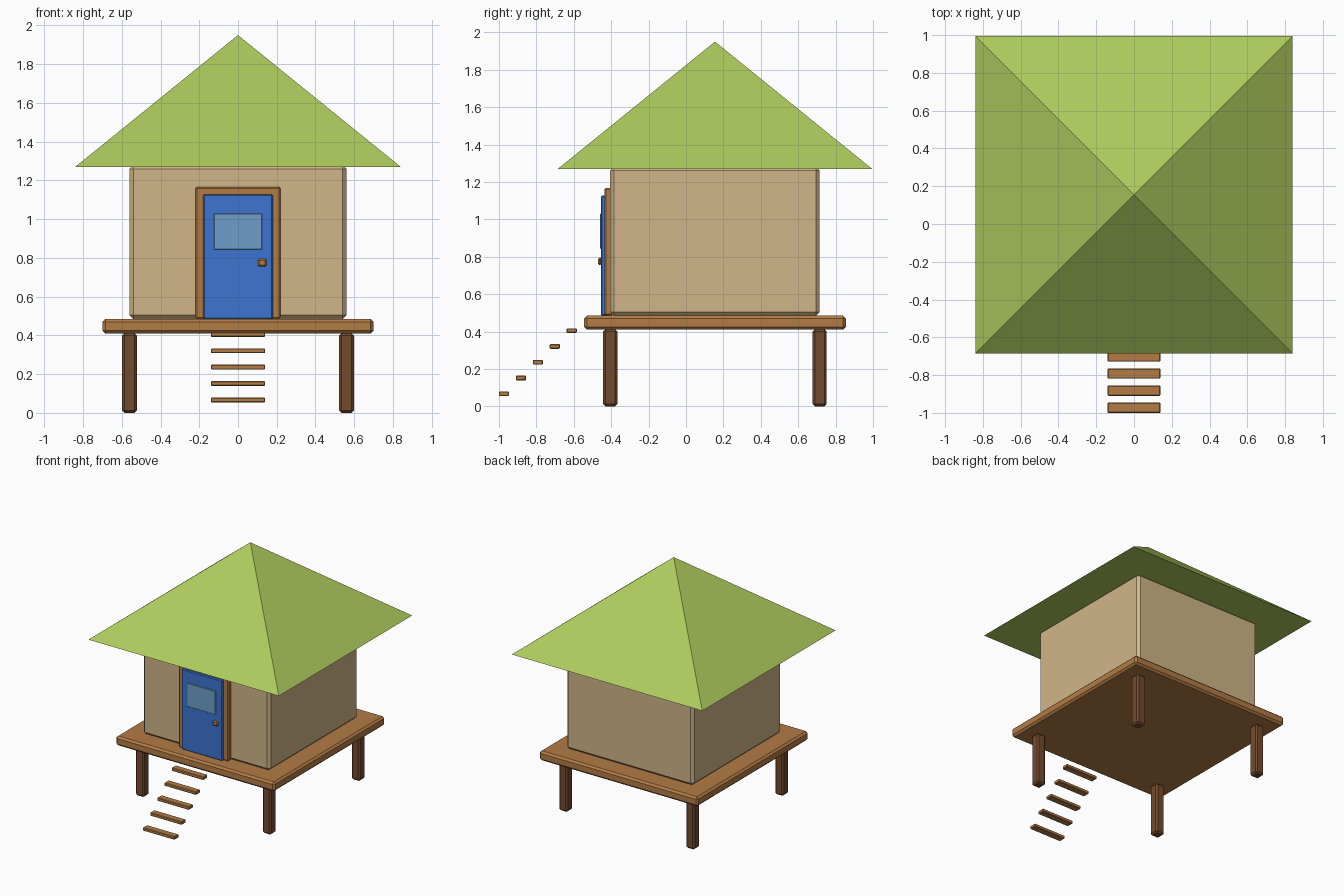
import bpy
import bmesh

cube = bpy.data.objects.get("Cube")
if cube:
    bpy.data.objects.remove(cube, do_unlink=True)


def material(name, rgb):
    """Flat material from 0-255 display values, converted to linear."""
    col = [((c / 255 + 0.055) / 1.055) ** 2.4 for c in rgb] + [1]
    mat = bpy.data.materials.new(name)
    mat.use_nodes = True
    mat.diffuse_color = col
    bsdf = mat.node_tree.nodes["Principled BSDF"]
    bsdf.inputs["Base Color"].default_value = col
    bsdf.inputs["Roughness"].default_value = 0.9
    return mat


thatch = material("roof green", (174, 203, 94))
plaster = material("wall tan", (208, 182, 136))
wood = material("warm wood", (180, 124, 70))
dark_wood = material("dark wood", (116, 75, 46))
blue = material("door blue", (61, 117, 208))
glass = material("window glass", (110, 159, 200))


def finish(name, bm, mat):
    bmesh.ops.recalc_face_normals(bm, faces=bm.faces)
    mesh = bpy.data.meshes.new(name)
    bm.to_mesh(mesh)
    bm.free()
    mesh.materials.append(mat)
    obj = bpy.data.objects.new(name, mesh)
    bpy.context.collection.objects.link(obj)
    return obj


def box(name, x, y, z, mat, bevel):
    """Chamfered box from (min, max) ranges on each axis."""
    bm = bmesh.new()
    bmesh.ops.create_cube(bm, size=1)
    for v in bm.verts:
        v.co = [sum(r) / 2 + c * (r[1] - r[0]) for c, r in zip(v.co, (x, y, z))]
    obj = finish(name, bm, mat)
    mod = obj.modifiers.new("Chamfer", "BEVEL")
    mod.width = bevel
    mod.segments = 1
    return obj


MID_Y = 0.155   # centre of the hut
HALF = 0.56     # half width of the walls
DECK = 0.7      # half width of the platform
EAVE = 0.84     # half width of the roof
FRONT = MID_Y - HALF

# Platform and walls
box("platform", (-DECK, DECK), (MID_Y - DECK, MID_Y + DECK), (0.41, 0.485), wood, 0.015)
box("walls", (-HALF, HALF), (FRONT, MID_Y + HALF), (0.485, 1.28), plaster, 0.02)

# Legs under the wall corners
for side, sx in (("left", 1), ("right", -1)):
    for end, sy in (("front", -1), ("back", 1)):
        cx, cy, r = sx * HALF, MID_Y + sy * HALF, 0.0375
        box(f"{end}_{side}_leg", (cx - r, cx + r), (cy - r, cy + r), (0, 0.412), dark_wood, 0.012)

# Pyramid roof
bm = bmesh.new()
base = [bm.verts.new((sx * EAVE, MID_Y + sy * EAVE, 1.27))
        for sx, sy in ((-1, -1), (1, -1), (1, 1), (-1, 1))]
apex = bm.verts.new((0, MID_Y, 1.95))
bm.faces.new(base)
for i in range(4):
    bm.faces.new((base[i], base[(i + 1) % 4], apex))
finish("roof", bm, thatch)

# Door with frame, window and knob
box("door_frame", (-0.22, 0.22), (-0.437, -0.39), (0.485, 1.167), wood, 0.008)
box("door", (-0.18, 0.18), (-0.455, -0.4), (0.485, 1.127), blue, 0.006)
box("door_window", (-0.125, 0.125), (-0.461, -0.452), (0.843, 1.03), glass, 0.003)
box("door_knob", (0.103, 0.147), (-0.47, -0.45), (0.755, 0.795), wood, 0.008)

# Floating steps
for i in range(5):
    cy, cz = -0.973 + i * 0.0905, 0.067 + i * 0.0845
    box(f"step_{i + 1}", (-0.14, 0.14), (cy - 0.027, cy + 0.027), (cz - 0.0125, cz + 0.0125), wood, 0.004)
